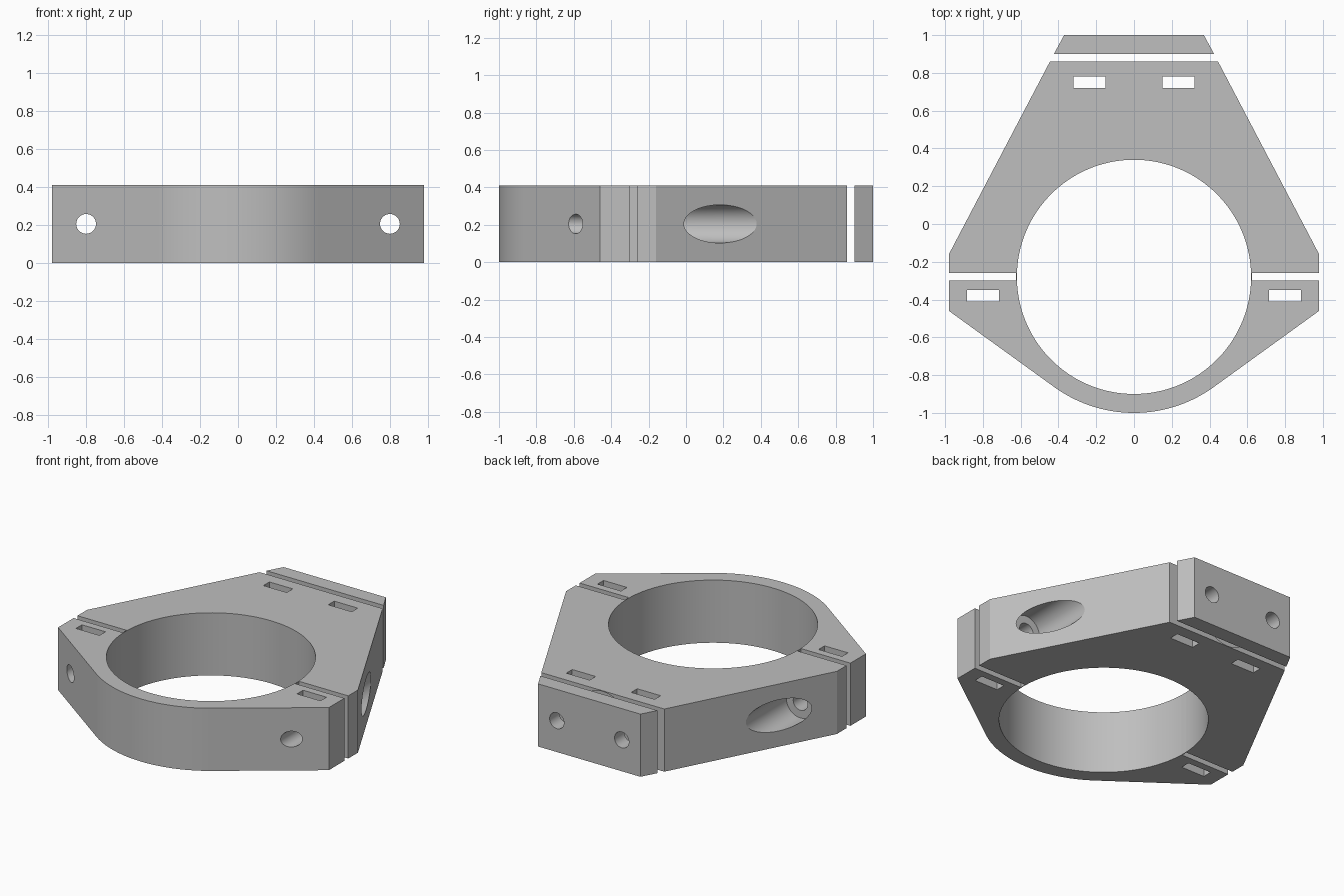
import bpy, bmesh, math
from mathutils import Matrix

if "Cube" in bpy.data.objects:
    bpy.data.objects.remove(bpy.data.objects["Cube"], do_unlink=True)

H = 0.41            # clamp height
MID = H / 2
CY = -0.28          # bore centre in y
BORE = 0.62
RIM = 0.72
GAP = 0.02          # half of each split

grey = bpy.data.materials.new("plain grey")
grey.use_nodes = True
grey.diffuse_color = (0.52, 0.52, 0.52, 1)
grey.node_tree.nodes["Principled BSDF"].inputs["Base Color"].default_value = (0.52, 0.52, 0.52, 1)


def make_object(name, bm):
    bmesh.ops.recalc_face_normals(bm, faces=bm.faces)
    mesh = bpy.data.meshes.new(name)
    bm.to_mesh(mesh)
    bm.free()
    mesh.materials.append(grey)
    obj = bpy.data.objects.new(name, mesh)
    bpy.context.collection.objects.link(obj)
    return obj


def extrude_outline(name, points):
    bm = bmesh.new()
    face = bm.faces.new([bm.verts.new((x, y, 0)) for x, y in points])
    top = bmesh.ops.extrude_face_region(bm, geom=[face])["geom"]
    bmesh.ops.translate(bm, vec=(0, 0, H),
                        verts=[v for v in top if isinstance(v, bmesh.types.BMVert)])
    return make_object(name, bm)


def arc(radius, start, end, steps):
    angles = [start + (end - start) * i / steps for i in range(steps + 1)]
    return [(radius * math.cos(a), CY + radius * math.sin(a)) for a in angles]


def activate(obj):
    bpy.ops.object.select_all(action="DESELECT")
    obj.select_set(True)
    bpy.context.view_layer.objects.active = obj


def cut(obj, cutter):
    cutter.hide_render = True
    mod = obj.modifiers.new("cut", "BOOLEAN")
    mod.operation = "DIFFERENCE"
    mod.solver = "EXACT"
    mod.object = cutter
    activate(obj)
    bpy.ops.object.modifier_apply(modifier=mod.name)
    bpy.data.objects.remove(cutter, do_unlink=True)


def drill(obj, x, radius, y0, y1):
    """Round hole running along y."""
    bm = bmesh.new()
    place = Matrix.Translation((x, (y0 + y1) / 2, MID)) @ Matrix.Rotation(math.pi / 2, 4, "X")
    bmesh.ops.create_cone(bm, cap_ends=True, segments=48, radius1=radius,
                          radius2=radius, depth=y1 - y0, matrix=place)
    cut(obj, make_object("drill_cutter", bm))


def slot(obj, x, y):
    """Nut slot running through the full height."""
    bm = bmesh.new()
    place = Matrix.Translation((x, y, MID)) @ Matrix.Diagonal((0.17, 0.062, 1, 1))
    bmesh.ops.create_cube(bm, size=1, matrix=place)
    cut(obj, make_object("slot_cutter", bm))


# Main body: tapered block around the rear half of the bore
split = math.asin(GAP / BORE)
body = extrude_outline("main_body", [
    (-0.98, CY + GAP), (-0.98, -0.16), (-0.445, 0.86),
    (0.445, 0.86), (0.98, -0.16), (0.98, CY + GAP),
] + arc(BORE, split, math.pi - split, 72))

# Front cap: straight flanks tangent to a round rim
dx, dy = 0.98, -0.46 - CY
tangent = math.atan2(dy, dx) - math.acos(RIM / math.hypot(dx, dy))
cap = extrude_outline("front_cap", [
    (0.98, CY - GAP), (0.98, -0.46),
] + arc(RIM, tangent, -math.pi - tangent, 40) + [
    (-0.98, -0.46), (-0.98, CY - GAP),
] + arc(BORE, -math.pi + split, -split, 72))

# Back plate
plate = extrude_outline("back_plate", [
    (-0.424, 0.9), (-0.37, 1.0), (0.37, 1.0), (0.424, 0.9)])

# Shallow round recess in the rear face of the body
drill(body, 0, 0.2, 0.80, 1.0)

# Screw holes, counterbores and nut slots on both sides
for side in (-1, 1):
    drill(cap, side * 0.8, 0.052, -0.9, 0)
    slot(cap, side * 0.8, -0.38)
    drill(body, side * 0.8, 0.052, -0.5, 0.5)
    drill(body, side * 0.8, 0.102, -0.04, 0.7)
    drill(plate, side * 0.235, 0.052, 0.85, 1.1)
    drill(body, side * 0.235, 0.052, 0.64, 1.0)
    slot(body, side * 0.235, 0.75)

# Thin liner strips closing the splits at the bore
for side, label in ((-1, "right"), (1, "left")):
    edge = side * BORE
    inner = edge + side * 0.004
    extrude_outline(label + "_bore_liner", [
        (edge, CY - GAP), (inner, CY - GAP), (inner, CY + GAP), (edge, CY + GAP)])

for obj in (body, cap, plate):
    activate(obj)
    bpy.ops.object.shade_smooth_by_angle(angle=math.radians(25))
